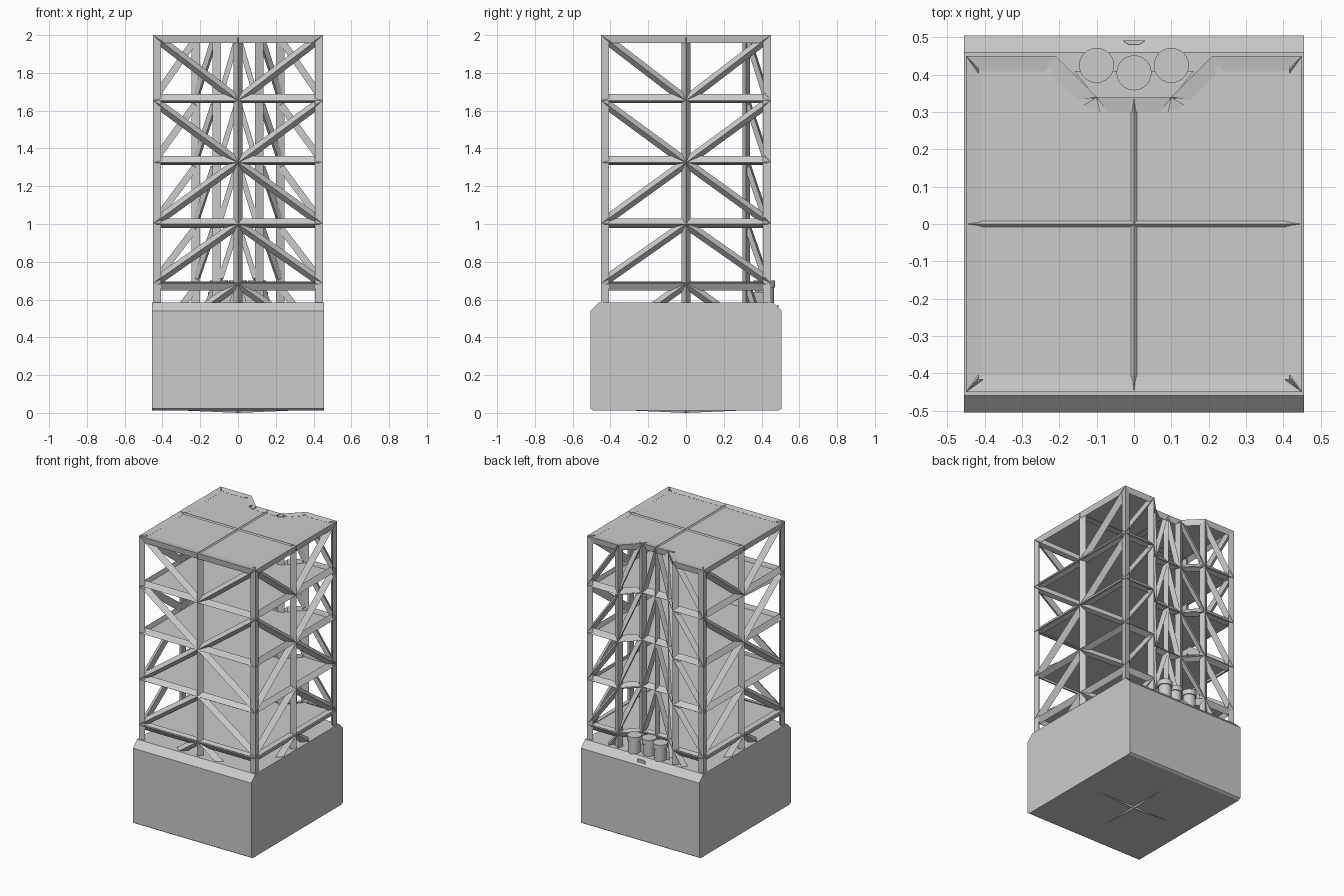
import bpy, bmesh
from mathutils import Vector

cube = bpy.data.objects.get("Cube")
if cube:
    bpy.data.objects.remove(cube)

grey = bpy.data.materials.new("plain_grey")
grey.use_nodes = True
grey.diffuse_color = (0.6, 0.6, 0.6, 1)
grey.node_tree.nodes["Principled BSDF"].inputs["Base Color"].default_value = (0.6, 0.6, 0.6, 1)


def finish(name, bm, smooth=False):
    bmesh.ops.recalc_face_normals(bm, faces=bm.faces)
    mesh = bpy.data.meshes.new(name)
    bm.to_mesh(mesh)
    bm.free()
    mesh.materials.append(grey)
    ob = bpy.data.objects.new(name, mesh)
    bpy.context.collection.objects.link(ob)
    if smooth:
        bpy.ops.object.select_all(action='DESELECT')
        ob.select_set(True)
        bpy.context.view_layer.objects.active = ob
        bpy.ops.object.shade_smooth_by_angle()
    return ob


def prism(bm, points, offset):
    """Extrude a closed polygon along an offset."""
    face = bm.faces.new([bm.verts.new(p) for p in points])
    new = bmesh.ops.extrude_face_region(bm, geom=[face])["geom"]
    bmesh.ops.translate(bm, vec=offset, verts=[v for v in new if isinstance(v, bmesh.types.BMVert)])


def beam(bm, a, b, out, depth=0.034, half=0.025, pull=0.03):
    """Three-sided beam with its ridge on the line a-b, pointing along out."""
    a, b, out = Vector(a), Vector(b), Vector(out)
    d = (b - a).normalized()
    out = (out - d * out.dot(d)).normalized()
    side = d.cross(out) * half
    ends = []
    for p, s in ((a, 1), (b, -1)):
        inner = p - out * depth + d * pull * s
        ends.append([bm.verts.new(v) for v in (p, inner + side, inner - side)])
    bm.faces.new(ends[0])
    bm.faces.new(ends[1])
    for i in range(3):
        j = (i + 1) % 3
        bm.faces.new((ends[0][i], ends[0][j], ends[1][j], ends[1][i]))


# Tower outline with a notch in the back, counter-clockwise from above
outline = [(-0.45, -0.45), (0.45, -0.45), (0.45, 0.45), (0.21, 0.45),
           (0.1, 0.34), (-0.1, 0.34), (-0.21, 0.45), (-0.45, 0.45)]
corners = [Vector((x, y, 0)) for x, y in outline]
levels = [2.0, 1.655, 1.325, 1.0, 0.685, 0.36]
tilts = [1.0, -0.3, -0.35, -0.1, 0.4]
up = Vector((0, 0, 1))
count = len(corners)


def normal(i):
    d = (corners[(i + 1) % count] - corners[i % count]).normalized()
    return d.cross(up)


# Base block with chamfered front and back
bm = bmesh.new()
half = [(0.49, 0.012), (0.505, 0.022), (0.505, 0.54), (0.46, 0.585)]
section = half + [(-y, z) for y, z in reversed(half)]
prism(bm, [(-0.456, y, z) for y, z in section], (0.912, 0, 0))
finish("base_block", bm)

# Shallow crossed ribs under the base
bm = bmesh.new()
for axis in (Vector((1, 0, 0)), Vector((0, 1, 0))):
    side = axis.cross(up) * 0.006
    for s in (1, -1):
        tip = axis * 0.28 * s + up * 0.012
        prism(bm, [up * 0.013 + side, up * 0.013 - side, tip], (0, 0, 0.004))
        beam(bm, (0, 0, 0), tip, -up, 0.013, 0.006, 0)
finish("underside_ribs", bm)

# Floor decks
for n, z in enumerate(levels[:5]):
    bm = bmesh.new()
    top = z - 0.008 if n == 0 else z + 0.004
    prism(bm, [c * 0.985 + up * top for c in corners], (0, 0, -0.008))
    finish("floor_deck", bm)

# Crossed ridge beams on the roof
bm = bmesh.new()
beam(bm, (-0.45, 0, 2), (0.45, 0, 2), up, 0.025, 0.024, 0.04)
beam(bm, (0, -0.45, 2), (0, 0.34, 2), up, 0.025, 0.024, 0.04)
finish("roof_cross_beams", bm)

# Upright columns at the corners and at the middle of the wide faces
bm = bmesh.new()
foot = up * 0.5
for i, c in enumerate(corners):
    out = normal(i) + normal(i - 1 + count)
    beam(bm, c + foot, c + up * 2, out, pull=0.004)
middle_faces = (0, 1, 4, 7)
for i in middle_faces:
    m = (corners[i] + corners[(i + 1) % count]) / 2
    size = 0.012 if i == 4 else 0.024
    beam(bm, m + foot, m + up * 2, normal(i), half=size, pull=0.004)
finish("columns", bm)

# Level beams around the outline
bm = bmesh.new()
for z, tilt in zip(levels, tilts):
    for i, c in enumerate(corners):
        beam(bm, c + up * z, corners[(i + 1) % count] + up * z, normal(i) + up * tilt)
finish("level_beams", bm)

# Diagonal braces
bm = bmesh.new()
for bay in range(5):
    hi, lo = up * levels[bay], up * levels[bay + 1]
    for i in range(count):
        a, b = corners[i], corners[(i + 1) % count]
        m, n = (a + b) / 2, normal(i)
        if i in (0, 1, 7):
            # wide faces lean inward above and outward below
            for e in (a, b):
                if bay < 2:
                    beam(bm, e + hi, m + lo, n)
                else:
                    beam(bm, m + hi, e + lo, n)
        elif i == 4:
            for e in (a, b):
                beam(bm, m + hi, e + lo, n, half=0.014)
        elif i in (2, 3):
            beam(bm, b + hi, a + lo, n, half=0.018)
        else:
            beam(bm, a + hi, b + lo, n, half=0.018)
finish("diagonal_braces", bm)

# Low plinth tucked in the notch
bm = bmesh.new()
prism(bm, [(x, y, 0.58) for x, y in ((-0.16, 0.41), (-0.1, 0.335), (0.1, 0.335), (0.16, 0.41))], (0, 0, 0.06))
finish("notch_plinth", bm)

# Capped vents behind the tower
for x, y, top in ((-0.1, 0.425, 0.7), (0, 0.405, 0.7), (0.1, 0.425, 0.7)):
    bm = bmesh.new()
    for radius, z0, z1 in ((0.04, 0.55, top - 0.03), (0.047, top - 0.035, top)):
        ring = bmesh.ops.create_cone(bm, cap_ends=True, segments=24, radius1=radius, radius2=radius, depth=z1 - z0)
        bmesh.ops.translate(bm, vec=(x, y, (z0 + z1) / 2), verts=ring["verts"])
    finish("vent", bm, smooth=True)

# Small lip on the back chamfer
bm = bmesh.new()
prism(bm, [(x, y, 0.55) for x, y in ((-0.03, 0.491), (-0.015, 0.481), (0.015, 0.481), (0.03, 0.491))], (0, 0, 0.022))
finish("back_lip", bm)
